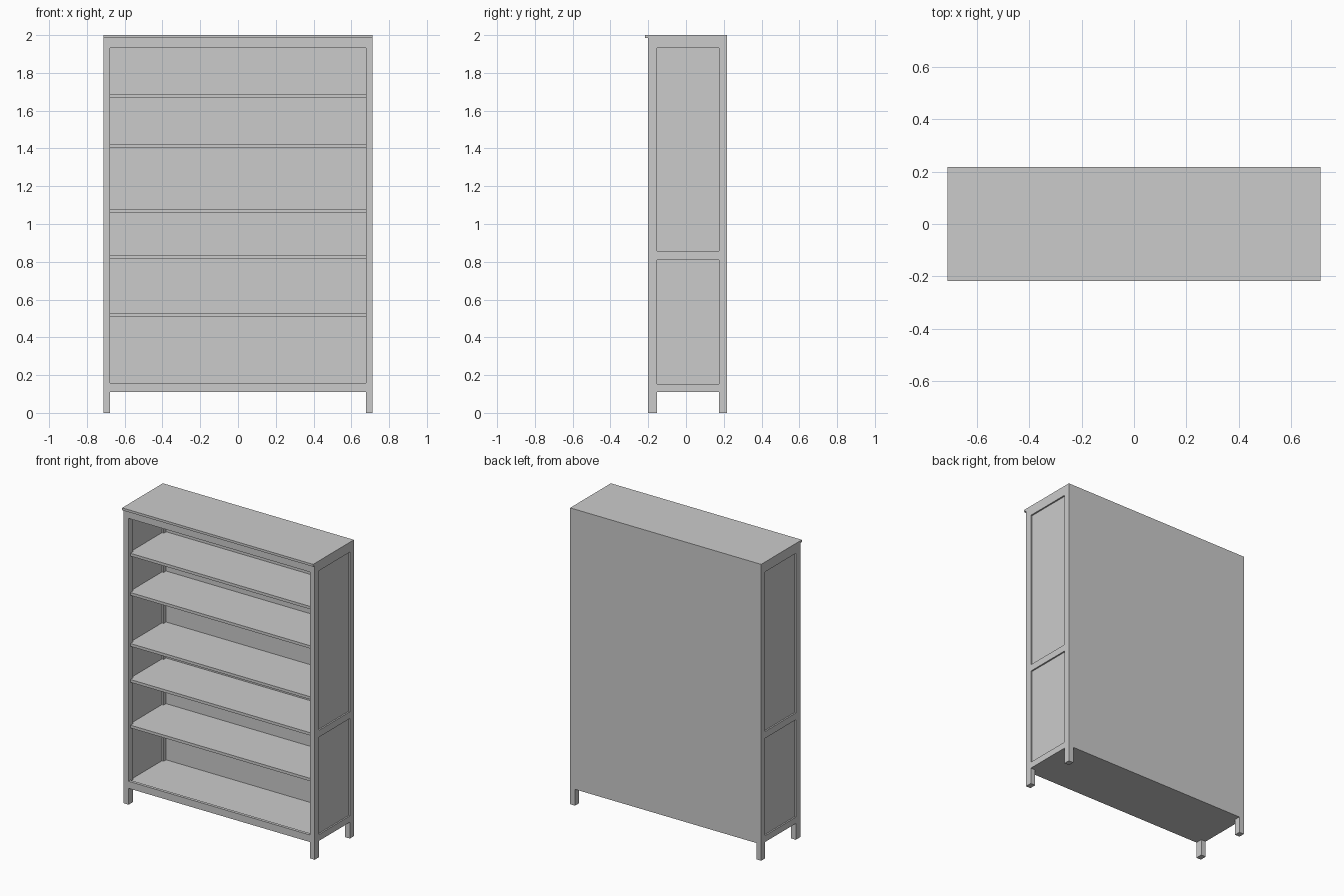
import bpy

if "Cube" in bpy.data.objects:
    bpy.data.objects.remove(bpy.data.objects["Cube"])

HX, FRONT, BACK = 0.713, -0.2, 0.217   # outer half width, front and back planes
POST_IN, WALL_IN = 0.677, 0.69         # inner faces of posts and side walls
BASE, TOP_Z = 0.11, 1.984              # underside of case, underside of top board


def box(name, x, y, z):
    """Box from (min, max) ranges on each axis."""
    centre = [(a + b) / 2 for a, b in (x, y, z)]
    bpy.ops.mesh.primitive_cube_add(size=1, location=centre)
    ob = bpy.context.object
    ob.name = name
    ob.scale = [b - a for a, b in (x, y, z)]
    bpy.ops.object.transform_apply(location=True, rotation=True, scale=True)
    return ob


def mirrored_box(name, x, y, z):
    """Box on the right side with its mirror on the left."""
    ob = box(name, x, y, z)
    ob.modifiers.new("mirror", 'MIRROR').use_axis[0] = True
    return ob


# Top board, overhanging only at the front
box("top_board", (-HX, HX), (-0.217, BACK), (TOP_Z, 2.0))

# Corner posts running down into the legs
mirrored_box("front_post", (POST_IN, HX), (FRONT, -0.153), (0, TOP_Z))
mirrored_box("back_post", (POST_IN, HX), (0.175, BACK), (0, TOP_Z))

# Side frame rails and recessed panels
for name, z in (("bottom", (BASE, 0.153)), ("middle", (0.81, 0.856)),
                ("top", (1.933, TOP_Z))):
    mirrored_box("side_%s_rail" % name, (WALL_IN, HX), (-0.153, 0.175), z)
for name, z in (("lower", (0.153, 0.81)), ("upper", (0.856, 1.933))):
    mirrored_box("side_%s_panel" % name, (WALL_IN, 0.703), (-0.153, 0.175), z)

# Front rails
box("front_bottom_rail", (-POST_IN, POST_IN), (FRONT, -0.18), (BASE, 0.158))
box("front_top_rail", (-POST_IN, POST_IN), (FRONT, -0.18), (1.932, TOP_Z))

# Back panel, flush with the back posts
box("back_panel", (-POST_IN, POST_IN), (0.2, BACK), (BASE, TOP_Z))

# Bottom board
box("bottom_board", (-WALL_IN, WALL_IN), (-0.18, 0.2), (BASE, 0.15))

# Shelves, set slightly behind the front frame
for i, z in enumerate((0.529, 0.837, 1.08, 1.424, 1.689)):
    box("shelf_%d" % (i + 1), (-WALL_IN, WALL_IN), (-0.18, 0.2), (z - 0.019, z))
